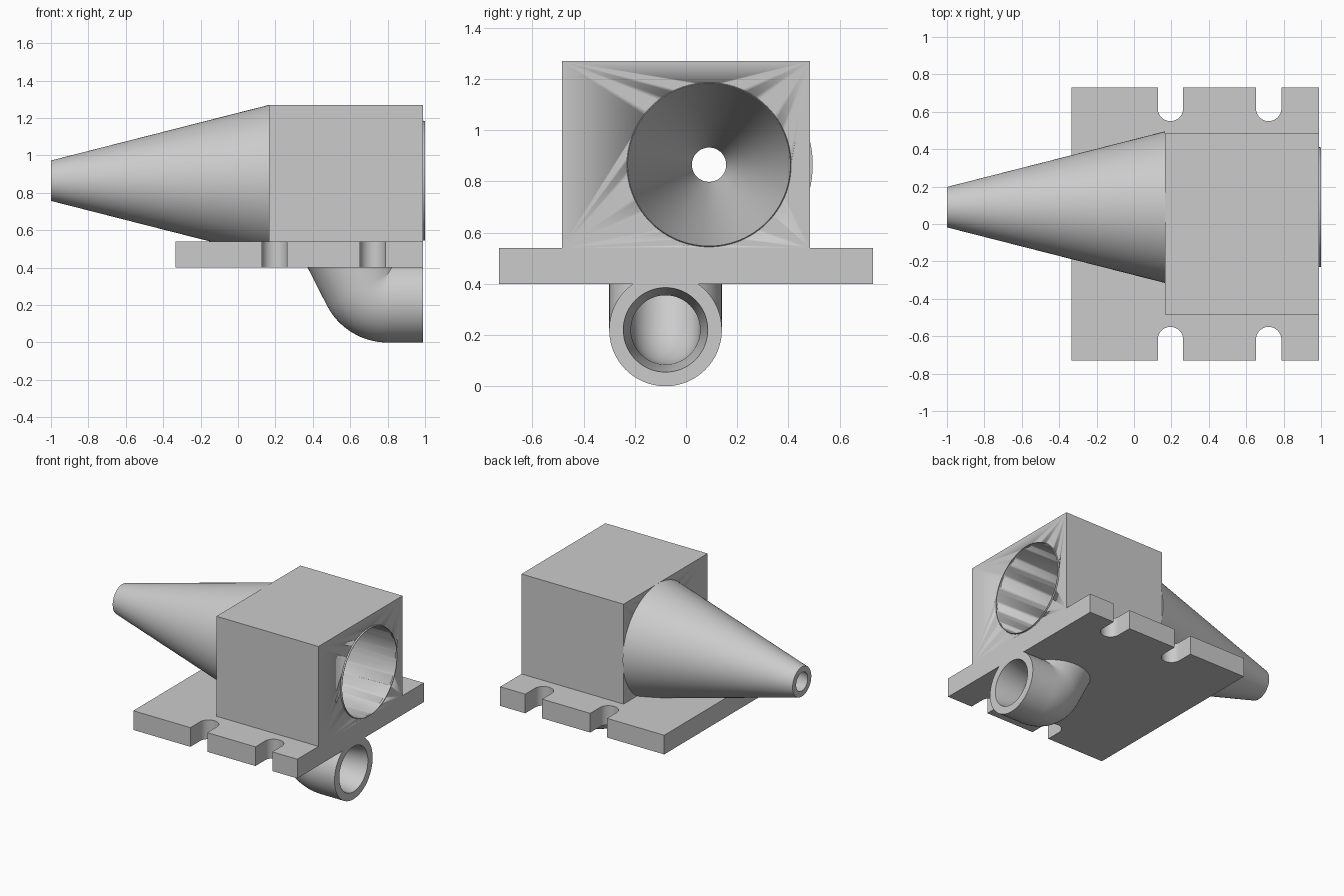
import bpy, bmesh, math
from mathutils import Vector

if "Cube" in bpy.data.objects:
    bpy.data.objects.remove(bpy.data.objects["Cube"])

GREY = bpy.data.materials.new("plain grey")
GREY.diffuse_color = (0.6, 0.6, 0.6, 1)
GREY.use_nodes = True
GREY.node_tree.nodes["Principled BSDF"].inputs["Base Color"].default_value = GREY.diffuse_color
N = 96                      # segments around round parts
AY, AZ = 0.09, 0.865        # axis of the nozzle and the main bore


def finish(bm, name, smooth=True):
    bmesh.ops.recalc_face_normals(bm, faces=bm.faces)
    me = bpy.data.meshes.new(name)
    bm.to_mesh(me)
    bm.free()
    me.materials.append(GREY)
    ob = bpy.data.objects.new(name, me)
    bpy.context.collection.objects.link(ob)
    if smooth:
        bpy.ops.object.select_all(action='DESELECT')
        ob.select_set(True)
        bpy.context.view_layer.objects.active = ob
        bpy.ops.object.shade_smooth_by_angle(angle=math.radians(30))
    return ob


def skin(rings, name, closed=True):
    """Join rings of points; closed links the last ring to the first, otherwise caps."""
    bm = bmesh.new()
    vs = [[bm.verts.new(p) for p in r] for r in rings]
    pairs = list(zip(vs, vs[1:])) + ([(vs[-1], vs[0])] if closed else [])
    for a, b in pairs:
        for i in range(len(a)):
            j = (i + 1) % len(a)
            bm.faces.new((a[i], a[j], b[j], b[i]))
    if not closed:
        bm.faces.new(vs[0])
        bm.faces.new(vs[-1])
    return finish(bm, name)


def axial_ring(x, r):
    return [(x, AY + r * math.cos(2 * math.pi * i / N),
             AZ + r * math.sin(2 * math.pi * i / N)) for i in range(N)]


# Base plate: outline with two rounded slots on each long side
half = [(-0.335, -0.73)]
for cx in (0.195, 0.72):
    r, yc = 0.068, -0.618
    half.append((cx - r, -0.73))
    half += [(cx - r * math.cos(math.pi * k / 20), yc + r * math.sin(math.pi * k / 20))
             for k in range(21)]
    half.append((cx + r, -0.73))
half.append((0.99, -0.73))
outline = half + [(x, -y) for x, y in reversed(half)]
skin([[(x, y, z) for x, y in outline] for z in (0.40, 0.54)], "base_plate", closed=False)

# Block with the main bore cut through it
corners = [(-0.485, 0.54), (0.485, 0.54), (0.485, 1.27), (-0.485, 1.27)]
block = skin([[(x, y, z) for y, z in corners] for x in (0.165, 0.99)], "block", closed=False)
cutter = skin([axial_ring(0.0, 0.316), axial_ring(1.2, 0.316)], "bore_cutter", closed=False)
mod = block.modifiers.new("bore", 'BOOLEAN')
mod.object = cutter
mod.operation = 'DIFFERENCE'
mod.solver = 'EXACT'
bpy.context.view_layer.objects.active = block
bpy.ops.object.modifier_apply(modifier=mod.name)
bpy.data.objects.remove(cutter)

# Hollow tapered nozzle
skin([axial_ring(x, r) for x, r in
      ((-1, 0.108), (0.165, 0.405), (0.165, 0.316), (-1, 0.067))], "nozzle")

# Thin lip around the bore mouth
skin([axial_ring(x, r) for x, r in
      ((0.985, 0.322), (1.0, 0.319), (1.0, 0.316), (0.985, 0.316))], "bore_lip")

# Bent pipe under the plate
PY, PZ, BEND, BX = -0.08, 0.22, 0.145, 0.80
ANG = math.radians(63)


def pipe_ring(x, z, a, r):
    """Circle across the pipe where its direction has turned by angle a."""
    up = Vector((math.sin(a), 0, math.cos(a)))
    return [Vector((x, PY, z)) + Vector((0, r * math.cos(t), 0)) + up * r * math.sin(t)
            for t in (2 * math.pi * i / N for i in range(N))]


def pipe_wall(r_mouth, r):
    rings = [pipe_ring(0.99, PZ, 0, r_mouth)]
    for k in range(17):
        a = ANG * k / 16
        rings.append(pipe_ring(BX - BEND * math.sin(a), PZ + BEND * (1 - math.cos(a)), a, r))
    d = Vector((-math.cos(ANG), 0, math.sin(ANG)))
    # straight run, ending level inside the plate
    rings.append([p + d * ((0.47 - p.z) / d.z) for p in rings[-1]])
    return rings


skin(pipe_wall(0.22, 0.22) + pipe_wall(0.165, 0.135)[::-1], "bent_pipe")
